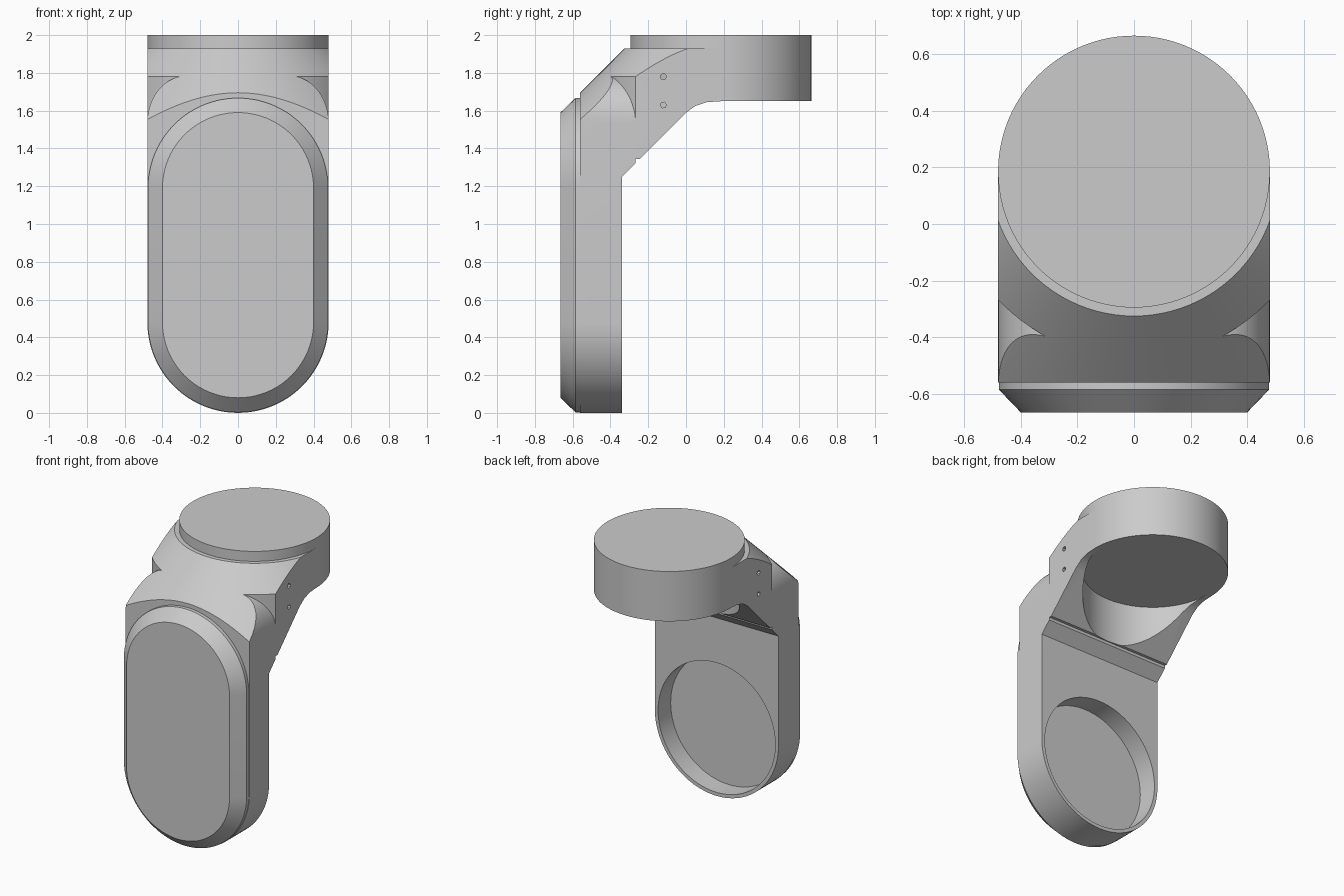
import bpy, bmesh
from math import pi, sin, cos, radians

if "Cube" in bpy.data.objects:
    bpy.data.objects.remove(bpy.data.objects["Cube"])

grey = bpy.data.materials.new("plain_grey")
grey.use_nodes = True
grey.diffuse_color = (0.6, 0.6, 0.6, 1)
grey.node_tree.nodes["Principled BSDF"].inputs["Base Color"].default_value = (0.6, 0.6, 0.6, 1)

AXIS_Y = 0.185   # position of the round head's vertical axis
HALF = 0.48      # half width of the whole piece


def arc(cx, cz, rx, rz, start, end, n):
    angles = [radians(start + (end - start) * i / n) for i in range(n + 1)]
    return [(cx + rx * cos(a), cz + rz * sin(a)) for a in angles]


def loft(name, rings):
    """Closed solid skinned through rings of equal length."""
    bm = bmesh.new()
    loops = [[bm.verts.new(p) for p in ring] for ring in rings]
    n = len(loops[0])
    for a, b in zip(loops, loops[1:]):
        for i in range(n):
            j = (i + 1) % n
            bm.faces.new((a[i], a[j], b[j], b[i]))
    bm.faces.new(loops[0])
    bm.faces.new(loops[-1])
    bmesh.ops.recalc_face_normals(bm, faces=bm.faces)
    mesh = bpy.data.meshes.new(name)
    bm.to_mesh(mesh)
    bm.free()
    mesh.materials.append(grey)
    obj = bpy.data.objects.new(name, mesh)
    bpy.context.collection.objects.link(obj)
    return obj


def prism_x(name, pts, lo, hi):
    return loft(name, [[(x, y, z) for y, z in pts] for x in (lo, hi)])


def prism_y(name, pts, lo, hi):
    return loft(name, [[(x, y, z) for x, z in pts] for y in (lo, hi)])


def turned(name, levels, n=96):
    """Solid of revolution about the head axis from (radius, height) levels."""
    return loft(name, [[(r * cos(2 * pi * i / n), AXIS_Y + r * sin(2 * pi * i / n), z)
                        for i in range(n)] for r, z in levels])


def boolean(obj, tool, operation):
    mod = obj.modifiers.new("cut", 'BOOLEAN')
    mod.operation, mod.solver, mod.object = operation, 'EXACT', tool
    bpy.context.view_layer.objects.active = obj
    bpy.ops.object.modifier_apply(modifier=mod.name)
    bpy.data.objects.remove(tool)


def smooth(obj):
    bpy.ops.object.select_all(action='DESELECT')
    obj.select_set(True)
    bpy.context.view_layer.objects.active = obj
    bpy.ops.object.shade_smooth_by_angle(angle=radians(25))


# Bracket body: side profile trimmed by the front outline and a sloping cone
side = [(-0.56, -0.1), (-0.34, -0.1), (-0.34, 1.25), (0, 1.59), (0.05, 1.625),
        (0.11, 1.645), (AXIS_Y, 1.65), (AXIS_Y, 1.93), (-0.56, 1.93)]
body = prism_x("bracket_body", side, -0.6, 0.6)
outline = arc(0, HALF, HALF, HALF, 180, 360, 48) + [(HALF, 2.1), (-HALF, 2.1)]
boolean(body, prism_y("outline", outline, -1, 1), 'INTERSECT')
boolean(body, turned("cone", [(0.41, 2.03), (2.64, -0.2)]), 'INTERSECT')

# Rounded shoulders in front of the upright drum
shoulder = ([(0.6, 1.54)] + arc(0.27, 1.54, 0.21, 0.245, 0, 90, 16)
            + arc(-0.27, 1.54, 0.21, 0.245, 90, 180, 16)
            + [(-0.6, 1.54), (-0.6, 2.2), (0.6, 2.2)])
cutter = prism_y("shoulder_cutter", shoulder, -1, 0.1)
boolean(cutter, turned("drum", [(0.66, 1), (0.66, 2.5)]), 'DIFFERENCE')
boolean(body, cutter, 'DIFFERENCE')

# Round pockets: under the head and in the back of the plate
boolean(body, turned("head_pocket", [(0.445, 1), (0.445, 1.66)]), 'DIFFERENCE')
pocket = arc(0, HALF, 0.455, 0.455, 0, 360, 96)[:-1]
boolean(body, prism_y("back_pocket", pocket, -0.48, -0.2), 'DIFFERENCE')

# Thin groove across the underside slope
groove = arc(-0.257, 1.333, 0.014, 0.014, 45, 405, 4)[:-1]
boolean(body, prism_x("groove", groove, -0.7, 0.7), 'DIFFERENCE')

# Pin holes: the upper one runs through, the lower ones are blind
boolean(body, prism_x("pin_hole", arc(-0.12, 1.78, 0.016, 0.016, 0, 360, 8)[:-1], -0.7, 0.7), 'DIFFERENCE')
for s in (-1, 1):
    hole = arc(-0.12, 1.63, 0.016, 0.016, 10, 370, 6)[:-1]
    boolean(body, prism_x("pin_hole", hole, s * 0.4, s * 0.7), 'DIFFERENCE')
smooth(body)

# Round head
head = turned("round_head", [(HALF, 1.65), (HALF, 2.0)])
smooth(head)


# Front panel with a chamfered rim
def stadium(r, y):
    pts = arc(0, 1.19, r, r, 0, 180, 40) + arc(0, HALF, r, r, 180, 360, 40)
    return [(x, y, z) for x, z in pts]


panel = loft("front_panel", [stadium(0.477, -0.5), stadium(0.477, -0.585), stadium(0.4, -0.665)])
smooth(panel)
